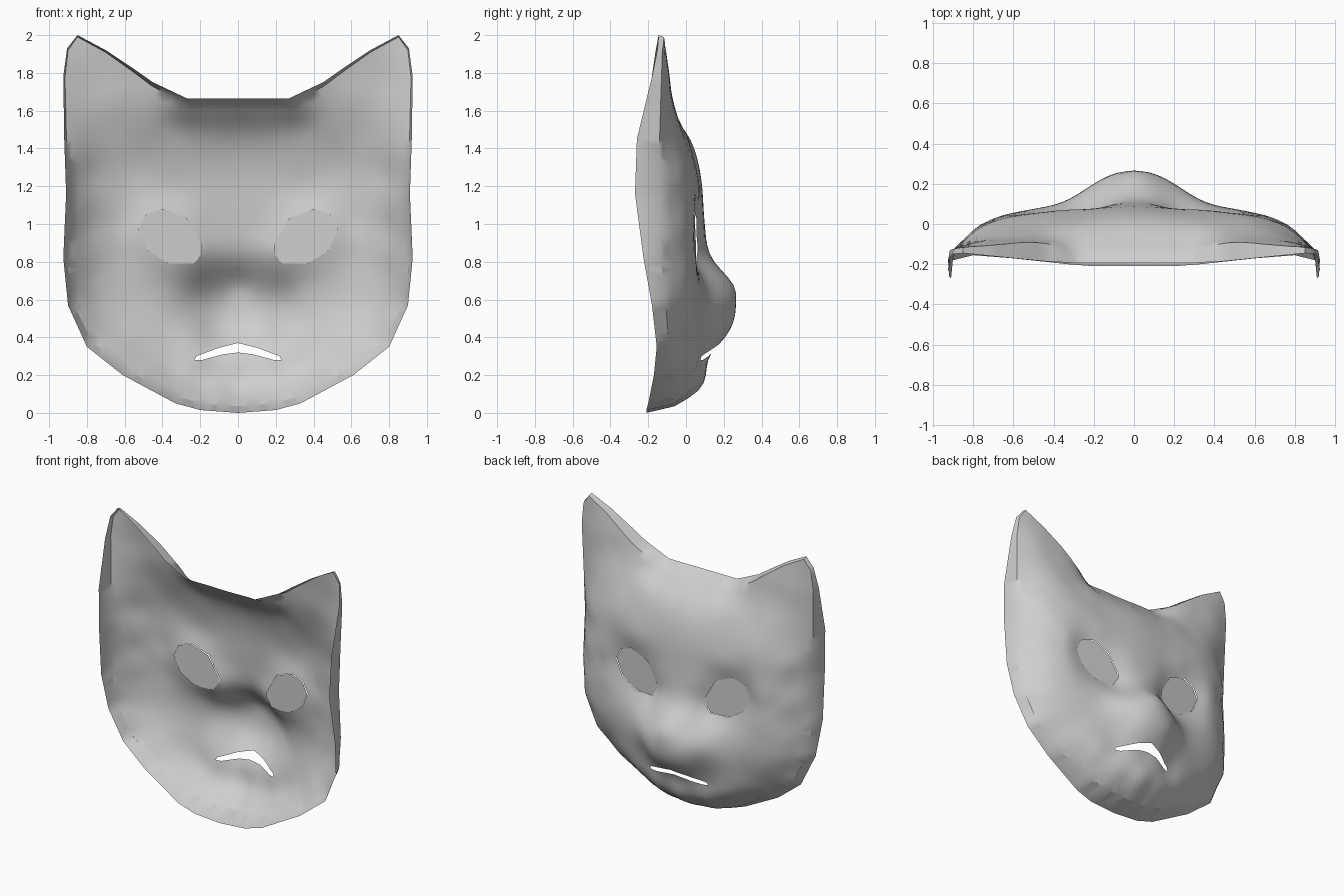
import bpy
import bmesh
import math
from mathutils import Vector, geometry

if "Cube" in bpy.data.objects:
    bpy.data.objects.remove(bpy.data.objects["Cube"])

# One plain grey for everything
grey = bpy.data.materials.new("plain_grey")
grey.use_nodes = True
grey.diffuse_color = (0.62, 0.62, 0.62, 1)
grey.node_tree.nodes["Principled BSDF"].inputs["Base Color"].default_value = (0.62, 0.62, 0.62, 1)

# Left half of the border, chin to brow: rim x, z, y, then the shoulder behind it x, z, y
RIM = [(0, 0, -.21, 0, .035, -.06), (.2, .015, -.21, .19, .05, -.065),
       (.33, .05, -.20, .315, .085, -.075), (.61, .20, -.17, .585, .225, -.09),
       (.80, .35, -.155, .77, .375, -.095), (.90, .57, -.18, .876, .582, -.11),
       (.925, .82, -.225, .908, .825, -.135), (.91, 1.16, -.27, .897, 1.16, -.14),
       (.92, 1.45, -.26, .908, 1.45, -.14), (.925, 1.78, -.18, .916, 1.775, -.13),
       (.905, 1.93, -.15, .899, 1.92, -.125), (.85, 2.0, -.145, .85, 1.99, -.117),
       (.70, 1.92, -.16, .703, 1.91, -.105), (.55, 1.82, -.175, .555, 1.805, -.092),
       (.45, 1.75, -.185, .455, 1.73, -.095), (.27, 1.665, -.195, .285, 1.635, -.135),
       (0, 1.665, -.195, 0, 1.63, -.135)]

# Sculpting points inside the shoulder: x, z, depth y
PROFILE = [(0, .1, .045), (0, .2, .105), (0, .31, .13), (0, .38, .19), (0, .48, .25),
           (0, .58, .265), (0, .68, .25), (0, .80, .15), (0, .9, .11), (0, 1.05, .095),
           (0, 1.2, .085), (0, 1.42, .035), (0, 1.53, -.035)]
MUZZLE = [(.14, .6, .23), (.13, .46, .215), (.23, .6, .178), (.35, .6, .11), (.14, .76, .135),
          (.23, .43, .135), (.22, .29, .08), (.32, .36, .08)]
CHEEK = [(.5, .6, .075), (.7, .68, .025), (.8, .72, -.03), (.5, .42, .045), (.64, .45, .005),
         (.76, .56, -.02), (.5, .29, 0), (.36, .22, .03), (.2, .13, .03)]
BROW = [(.36, 1.16, .068), (.62, 1.0, .046), (.6, .82, .052), (.36, .71, .08), (.13, .97, .09),
        (.7, .97, .02), (.8, .97, -.03)]
FOREHEAD = [(.3, 1.3, .055), (.55, 1.3, .04), (.7, 1.25, .01), (.8, 1.25, -.04),
            (.3, 1.43, .018), (.18, 1.53, -.038), (.33, 1.53, -.03)]
EAR = [(.5, 1.5, -.02), (.65, 1.5, -.03), (.8, 1.5, -.08), (.62, 1.68, -.075),
       (.78, 1.75, -.09)]

# Openings: x, z
EYE = [(.19, .89), (.27, 1.03), (.40, 1.08), (.49, 1.05), (.53, .97),
       (.48, .86), (.37, .79), (.23, .79), (.19, .85)]
HALF_MOUTH = [(0, .37), (.1, .345), (.22, .30), (.23, .28), (.19, .28), (.08, .31), (0, .32)]
SOCKET = [(x, z, .076 - .08 * x) for x, z in EYE]


def mirror_loop(half):
    """Close a half outline whose ends lie on the centre line."""
    flip = [tuple(-v if i % 3 == 0 else v for i, v in enumerate(p)) for p in half]
    return half + flip[-2:0:-1]


def densify(loop, step, closed=True):
    out = []
    for a, b in zip(loop, loop[1:] + (loop[:1] if closed else [])):
        n = max(1, round(math.dist(a, b) / step))
        out += [tuple(p + (q - p) * i / n for p, q in zip(a, b)) for i in range(n)]
    return out if closed else out + [loop[-1]]


def inside(x, z, loop):
    hit = False
    for a, b in zip(loop, loop[1:] + loop[:1]):
        if (a[1] > z) != (b[1] > z) and x < a[0] + (z - a[1]) * (b[0] - a[0]) / (b[1] - a[1]):
            hit = not hit
    return hit


# Smooth symmetric surface through all sculpting points
controls = ([p[3:] for p in densify(RIM, .12, False)] + PROFILE + MUZZLE + CHEEK + BROW
            + FOREHEAD + EAR + SOCKET)


def kernel(x, z, c):
    return sum(math.sqrt((x - s * c[0]) ** 2 + (z - c[1]) ** 2 + .004) for s in (1, -1))


def solve(rows):
    n = len(rows)
    for i in range(n):
        p = max(range(i, n), key=lambda r: abs(rows[r][i]))
        rows[i], rows[p] = rows[p], rows[i]
        for r in range(i + 1, n):
            f = rows[r][i] / rows[i][i]
            if f:
                rows[r] = [a - f * b for a, b in zip(rows[r], rows[i])]
    out = [0] * n
    for i in reversed(range(n)):
        out[i] = (rows[i][n] - sum(rows[i][j] * out[j] for j in range(i + 1, n))) / rows[i][i]
    return out


weights = solve([[kernel(p[0], p[1], c) for c in controls] + [p[2]] for p in controls])


def on_surface(x, z, offset=0):
    return (x, sum(w * kernel(x, z, c) for w, c in zip(weights, controls)) + offset, z)


def make_object(name, points, faces):
    bm = bmesh.new()
    verts = [bm.verts.new(p) for p in points]
    for f in faces:
        bm.faces.new([verts[i] for i in f])
    bmesh.ops.delete(bm, geom=[v for v in bm.verts if not v.link_faces], context='VERTS')
    bmesh.ops.remove_doubles(bm, verts=bm.verts, dist=.002)
    bmesh.ops.recalc_face_normals(bm, faces=bm.faces)
    if sum(f.normal.y * f.calc_area() for f in bm.faces) < 0:
        bmesh.ops.reverse_faces(bm, faces=bm.faces)
    for f in bm.faces:
        f.smooth = True
    for e in bm.edges:
        e.smooth = e.calc_face_angle(0) < .9
    mesh = bpy.data.meshes.new(name)
    bm.to_mesh(mesh)
    bm.free()
    mesh.materials.append(grey)
    obj = bpy.data.objects.new(name, mesh)
    bpy.context.collection.objects.link(obj)


# Mask shell: triangulated sheet with eye and mouth openings
border = mirror_loop(densify(RIM, .05, False))
shoulder = [(p[3], p[4]) for p in border]
left_eye = densify(EYE, .04)
right_eye = [(-x, z) for x, z in left_eye]
mouth = densify(mirror_loop(HALF_MOUTH), .04)
holes = [left_eye, right_eye, mouth]


def in_sheet(x, z):
    return inside(x, z, shoulder) and not any(inside(x, z, h) for h in holes)


points, edges = [], []
for loop in [shoulder] + holes:
    k, n = len(points), len(loop)
    points += loop
    edges += [(k + i, k + (i + 1) % n) for i in range(n)]
fixed = list(points)
STEP = .04
for i in range(-23, 24):
    for j in range(1, 50):
        x, z = i * STEP, j * STEP
        if in_sheet(x, z) and min(math.dist((x, z), b) for b in fixed) > .028:
            points.append((x, z))

flat = geometry.delaunay_2d_cdt([Vector(p) for p in points], edges, [], 0, 1e-5)
flat_points = [(v.x, v.y) for v in flat[0]]
faces = [f for f in flat[2]
         if in_sheet(*(sum(flat_points[i][k] for i in f) / len(f) for k in (0, 1)))]
verts = [on_surface(*p) for p in flat_points]

# Turned-in rim strip, joined to the sheet along the shoulder
k, n = len(verts), len(border)
verts += [on_surface(*p) for p in shoulder] + [(p[0], p[2], p[1]) for p in border]
faces += [(k + i, k + (i + 1) % n, k + n + (i + 1) % n, k + n + i) for i in range(n)]
make_object("mask_shell", verts, faces)

# Eye plates set just inside the eye openings
for name, side in (("left_eye_plate", 1), ("right_eye_plate", -1)):
    make_object(name, [on_surface(side * x, z, -.008) for x, z in EYE], [range(len(EYE))])
